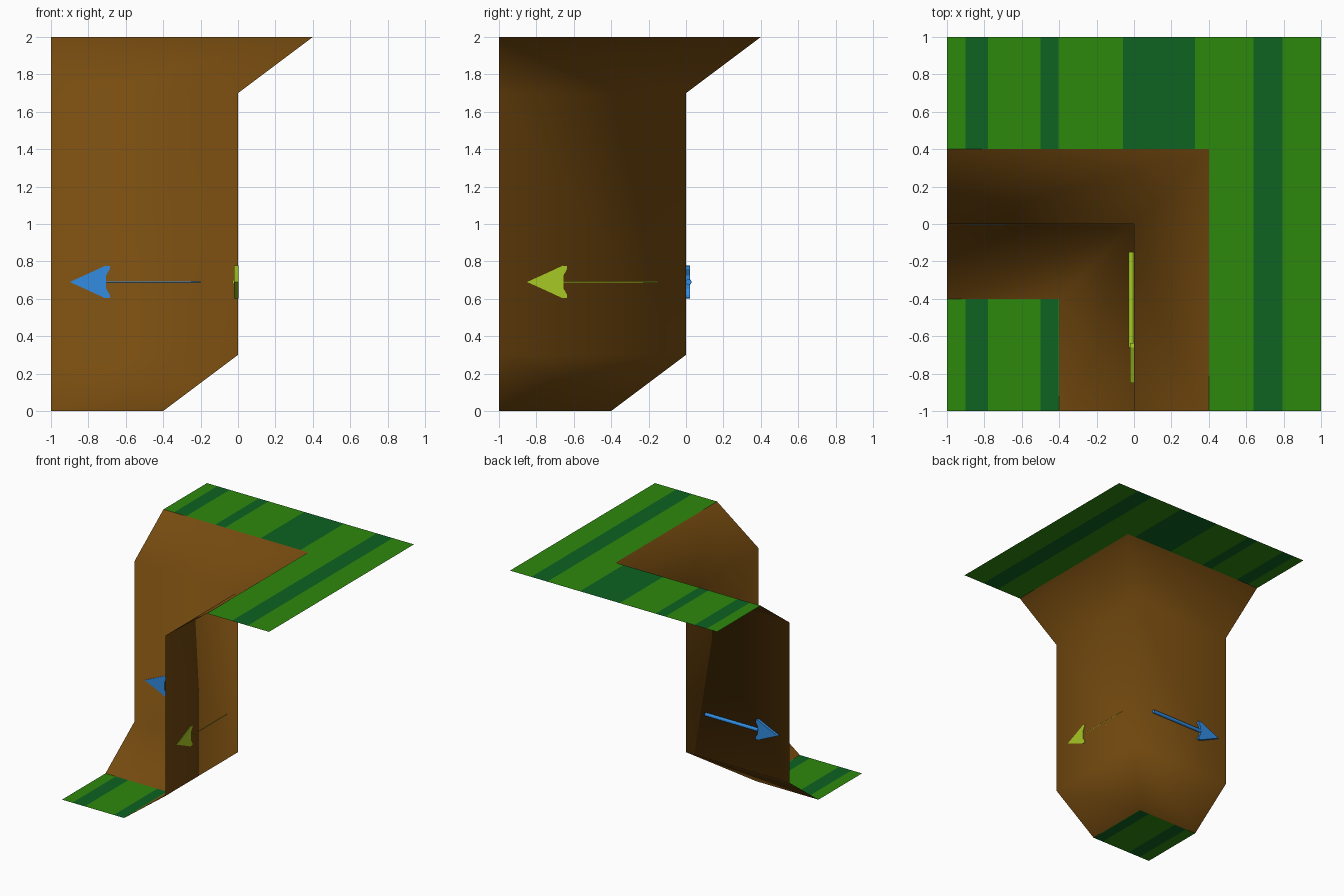
import bpy, bmesh, math
from mathutils import Matrix

if "Cube" in bpy.data.objects:
    bpy.data.objects.remove(bpy.data.objects["Cube"])


def material(name, rgb):
    m = bpy.data.materials.new(name)
    m.diffuse_color = (*rgb, 1)
    m.use_nodes = True
    m.node_tree.nodes["Principled BSDF"].inputs["Base Color"].default_value = m.diffuse_color
    return m


EARTH = material("earth brown", (0.185, 0.072, 0.005))
GRASS = material("grass green", (0.027, 0.25, 0.004))
STRIPE = material("dark grass green", (0.0044, 0.122, 0.016))
BLUE = material("arrow blue", (0.032, 0.262, 0.75))
LIME = material("arrow lime", (0.39, 0.58, 0.017))


def finish(name, bm, mats, smooth=False):
    me = bpy.data.meshes.new(name)
    for f in bm.faces:
        f.smooth = smooth
    bm.to_mesh(me)
    bm.free()
    for m in mats:
        me.materials.append(m)
    ob = bpy.data.objects.new(name, me)
    bpy.context.collection.objects.link(ob)
    return ob


# Cliff: a slope-wall-slope profile swept round an inner corner
bm = bmesh.new()
rows = []
for d, z in [(-0.4, 0), (0, 0.3), (0, 1.7), (0.4, 2)]:
    rows.append([bm.verts.new((x, y, z)) for x, y in [(-1, d), (d, d), (d, -1)]])
for low, high in zip(rows, rows[1:]):
    for i in range(2):
        bm.faces.new((low[i], low[i + 1], high[i + 1], high[i]))
finish("cliff_wall", bm, [EARTH], smooth=True)

# Grass sheets: cut along x, with dark stripes chosen by x
STRIPES = [(-0.9, -0.78), (-0.5, -0.405), (-0.06, 0.325), (0.64, 0.795)]


def grass(name, boxes, z):
    bm = bmesh.new()
    for x0, x1, y0, y1 in boxes:
        cuts = sorted({x0, x1, *(c for s in STRIPES for c in s if x0 < c < x1)})
        for a, b in zip(cuts, cuts[1:]):
            f = bm.faces.new([bm.verts.new(p) for p in
                              [(a, y0, z), (b, y0, z), (b, y1, z), (a, y1, z)]])
            f.material_index = int(any(s < (a + b) / 2 < e for s, e in STRIPES))
    bmesh.ops.remove_doubles(bm, verts=bm.verts, dist=1e-5)
    finish(name, bm, [GRASS, STRIPE])


grass("lower_grass", [(-1, -0.4, -1, -0.4)], 0)
grass("upper_grass", [(-1, 0.4, 0.4, 1), (0.4, 1, -1, 1)], 2)


# Direction arrows lying in the wall faces: swept-back head and thin shaft
def arrow(name, mat, matrix):
    bm = bmesh.new()
    half = [(-0.9, 0), (-0.80, 0.045), (-0.71, 0.087), (-0.685, 0.085),
            (-0.685, 0.07), (-0.705, 0.035), (-0.705, 0)]
    outline = half + [(x, -z) for x, z in half[-2:0:-1]]
    face = bm.faces.new([bm.verts.new((x, -0.004, z)) for x, z in outline])
    ext = bmesh.ops.extrude_face_region(bm, geom=[face])
    bmesh.ops.translate(bm, vec=(0, 0.026, 0),
                        verts=[v for v in ext["geom"] if isinstance(v, bmesh.types.BMVert)])
    bmesh.ops.create_cone(bm, cap_ends=True, segments=12, radius1=0.015, radius2=0.015,
                          depth=0.51, matrix=Matrix.Translation((-0.455, 0.0145, 0))
                          @ Matrix.Rotation(math.pi / 2, 4, 'Y'))
    bmesh.ops.transform(bm, matrix=matrix, verts=bm.verts)
    bmesh.ops.recalc_face_normals(bm, faces=bm.faces)
    finish(name, bm, [mat])


arrow("blue_arrow", BLUE, Matrix.Translation((0, 0, 0.69)))
arrow("lime_arrow", LIME, Matrix.Translation((0, 0.05, 0.69)) @ Matrix.Rotation(math.pi / 2, 4, 'Z'))
